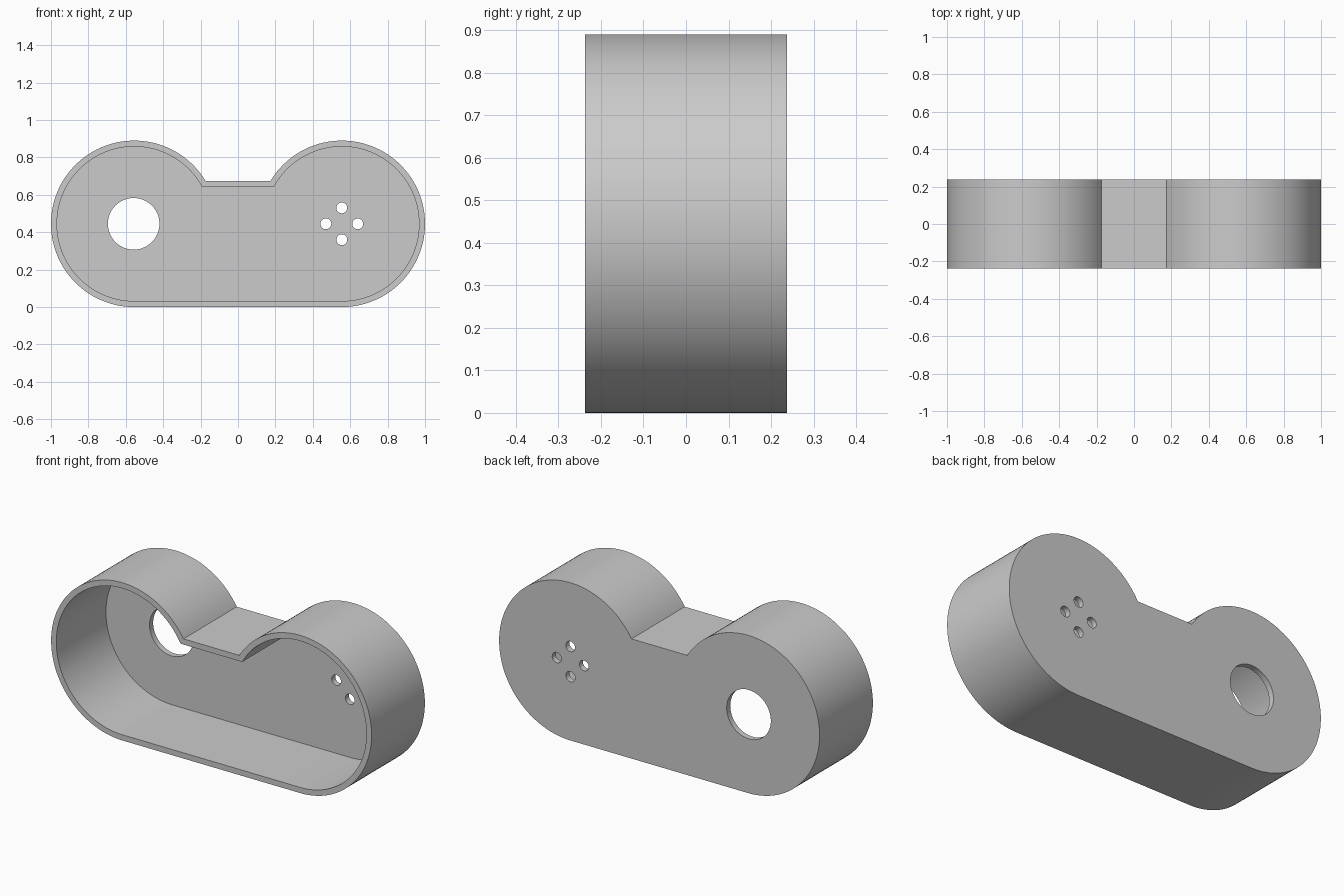
import bpy, bmesh, math

cube = bpy.data.objects.get("Cube")
if cube:
    bpy.data.objects.remove(cube, do_unlink=True)

LOBE_X, LOBE_Z, RADIUS = 0.555, 0.445, 0.445
BRIDGE_Z, DEPTH, WALL = 0.675, 0.475, 0.032
FRONT, BACK = -DEPTH / 2, DEPTH / 2


def lobed_outline(inset, steps=72):
    """Two round lobes joined by a flat base and a lower bridge."""
    r = RADIUS - inset
    end = math.pi - math.asin((BRIDGE_Z - inset - LOBE_Z) / r)
    right = []
    for i in range(steps + 1):
        a = -math.pi / 2 + (end + math.pi / 2) * i / steps
        right.append((LOBE_X + r * math.cos(a), LOBE_Z + r * math.sin(a)))
    return right + [(-x, z) for x, z in reversed(right)]


def circle_outline(x, z, r, steps=48):
    angles = [2 * math.pi * i / steps for i in range(steps)]
    return [(x + r * math.cos(a), z + r * math.sin(a)) for a in angles]


def prism(name, outline, y0, y1):
    bm = bmesh.new()
    face = bm.faces.new([bm.verts.new((x, y0, z)) for x, z in outline])
    grown = bmesh.ops.extrude_face_region(bm, geom=[face])["geom"]
    moved = [v for v in grown if isinstance(v, bmesh.types.BMVert)]
    bmesh.ops.translate(bm, vec=(0, y1 - y0, 0), verts=moved)
    bmesh.ops.recalc_face_normals(bm, faces=bm.faces)
    mesh = bpy.data.meshes.new(name)
    bm.to_mesh(mesh)
    bm.free()
    obj = bpy.data.objects.new(name, mesh)
    bpy.context.collection.objects.link(obj)
    return obj


# Solid body
housing = prism("housing", lobed_outline(0), FRONT, BACK)

# Open cavity, large port and four small holes
cutters = [prism("cavity_cutter", lobed_outline(WALL), FRONT - 0.1, BACK - WALL)]
holes = [(-LOBE_X - 0.003, LOBE_Z, 0.138)]
for dx, dz in ((1, 0), (0, 1), (-1, 0), (0, -1)):
    holes.append((LOBE_X + 0.085 * dx, LOBE_Z + 0.085 * dz, 0.029))
for x, z, r in holes:
    cutters.append(prism("hole_cutter", circle_outline(x, z, r), BACK - 0.1, BACK + 0.1))

bpy.ops.object.select_all(action="DESELECT")
bpy.context.view_layer.objects.active = housing
housing.select_set(True)
for cutter in cutters:
    cutter.hide_render = True
    mod = housing.modifiers.new("cut", "BOOLEAN")
    mod.operation, mod.solver, mod.object = "DIFFERENCE", "EXACT", cutter
    bpy.ops.object.modifier_apply(modifier=mod.name)
    bpy.data.objects.remove(cutter, do_unlink=True)

# Plain grey finish
grey = bpy.data.materials.new("light_grey")
grey.use_nodes = True
colour = (0.6, 0.6, 0.6, 1)
grey.diffuse_color = colour
grey.node_tree.nodes["Principled BSDF"].inputs["Base Color"].default_value = colour
housing.data.materials.clear()
housing.data.materials.append(grey)

bpy.ops.object.shade_smooth_by_angle(angle=math.radians(25))
